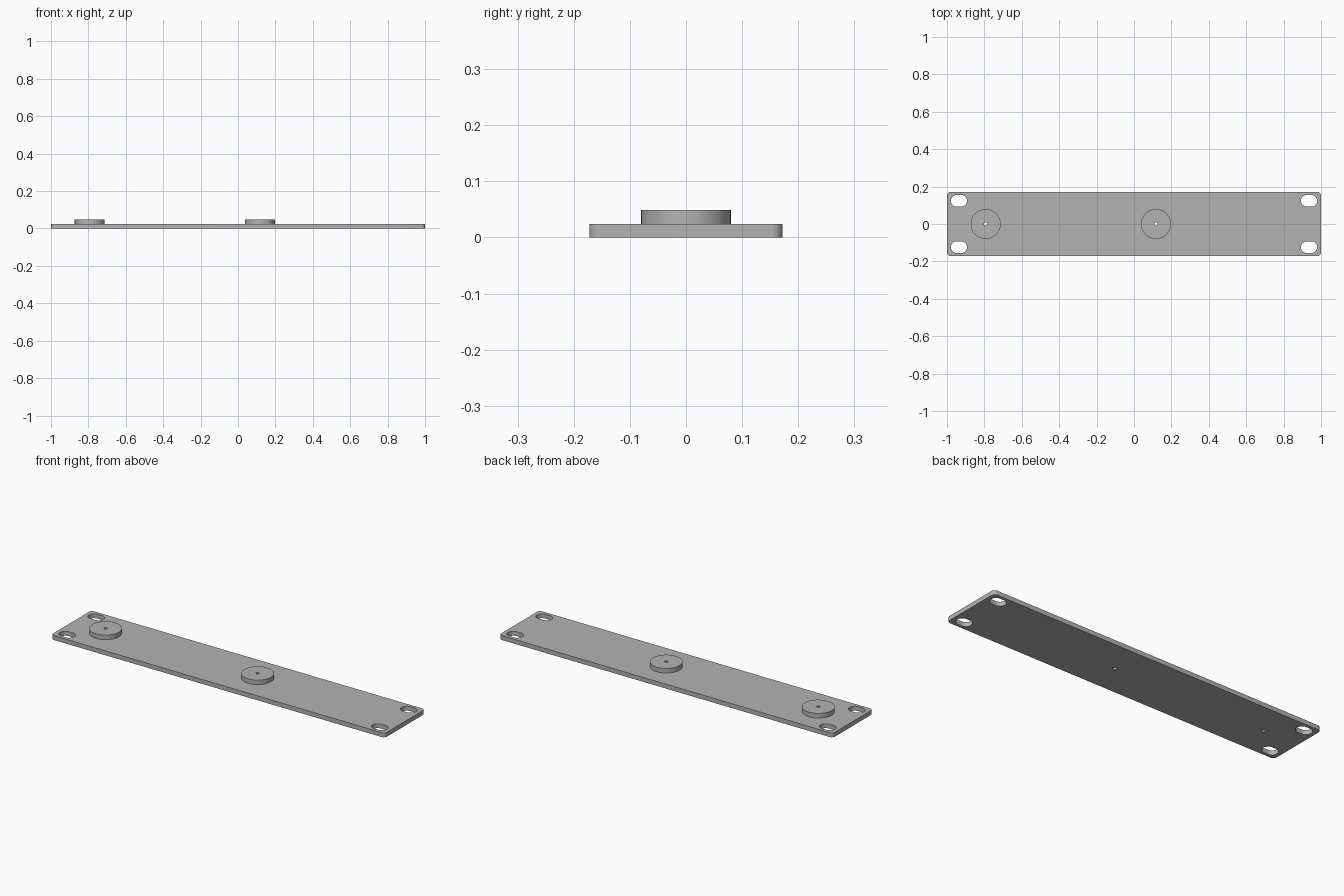
import bpy, bmesh
from math import cos, sin, pi, radians

cube = bpy.data.objects.get("Cube")
if cube:
    bpy.data.objects.remove(cube, do_unlink=True)

# One plain metal grey
grey = bpy.data.materials.new("metal grey")
grey.use_nodes = True
colour = (0.45, 0.45, 0.45, 1)
grey.diffuse_color = colour
grey.node_tree.nodes["Principled BSDF"].inputs["Base Color"].default_value = colour


def rounded(cx, cy, hx, hy, r, steps=12):
    """Outline of a rounded rectangle; a circle or slot when r fills it."""
    pts = []
    for q, (sx, sy) in enumerate([(1, 1), (-1, 1), (-1, -1), (1, -1)]):
        for i in range(steps + 1):
            a = (q + i / steps) * pi / 2
            p = (cx + sx * (hx - r) + r * cos(a), cy + sy * (hy - r) + r * sin(a))
            if not pts or abs(p[0] - pts[-1][0]) + abs(p[1] - pts[-1][1]) > 1e-5:
                pts.append(p)
    if abs(pts[0][0] - pts[-1][0]) + abs(pts[0][1] - pts[-1][1]) < 1e-5:
        pts.pop()
    return pts


def circle(x, r):
    return rounded(x, 0, r, r, r)


def slab(name, outlines, z0, z1):
    """Extrude filled outlines; inner outlines become through holes."""
    curve = bpy.data.curves.new(name + " outline", "CURVE")
    curve.dimensions = "2D"
    curve.fill_mode = "BOTH"
    curve.extrude = (z1 - z0) / 2
    for pts in outlines:
        s = curve.splines.new("POLY")
        s.points.add(len(pts) - 1)
        for point, (x, y) in zip(s.points, pts):
            point.co = (x, y, 0, 1)
        s.use_cyclic_u = True
    temp = bpy.data.objects.new(name + " outline", curve)
    bpy.context.collection.objects.link(temp)
    bpy.context.view_layer.update()
    mesh = bpy.data.meshes.new_from_object(
        temp.evaluated_get(bpy.context.evaluated_depsgraph_get()))
    bpy.data.objects.remove(temp, do_unlink=True)
    bpy.data.curves.remove(curve)

    # Weld caps to walls and merge the flat triangles
    bm = bmesh.new()
    bm.from_mesh(mesh)
    bmesh.ops.remove_doubles(bm, verts=bm.verts, dist=1e-5)
    bmesh.ops.translate(bm, verts=bm.verts, vec=(0, 0, (z0 + z1) / 2))
    bmesh.ops.recalc_face_normals(bm, faces=bm.faces)
    bm.to_mesh(mesh)
    bm.free()
    mesh.name = name
    mesh.materials.clear()
    mesh.materials.append(grey)
    obj = bpy.data.objects.new(name, mesh)
    bpy.context.collection.objects.link(obj)
    bpy.ops.object.select_all(action="DESELECT")
    obj.select_set(True)
    bpy.context.view_layer.objects.active = obj
    bpy.ops.object.shade_smooth_by_angle(angle=radians(30))
    return obj


THICK, TOP = 0.024, 0.049
BOSS_R, PIN_R = 0.08, 0.009
bosses = {"end_boss": -0.793, "middle_boss": 0.118}

# Panel with four mounting slots and two pin holes
slots = [rounded(sx * 0.936, sy * 0.124, 0.043, 0.031, 0.031)
         for sx in (-1, 1) for sy in (-1, 1)]
pins = [circle(x, PIN_R) for x in bosses.values()]
slab("panel", [rounded(0, 0, 1, 0.172, 0.02)] + slots + pins, 0, THICK)

# Round bosses, drilled through the middle
for name, x in bosses.items():
    slab(name, [circle(x, BOSS_R), circle(x, PIN_R)], THICK, TOP)
